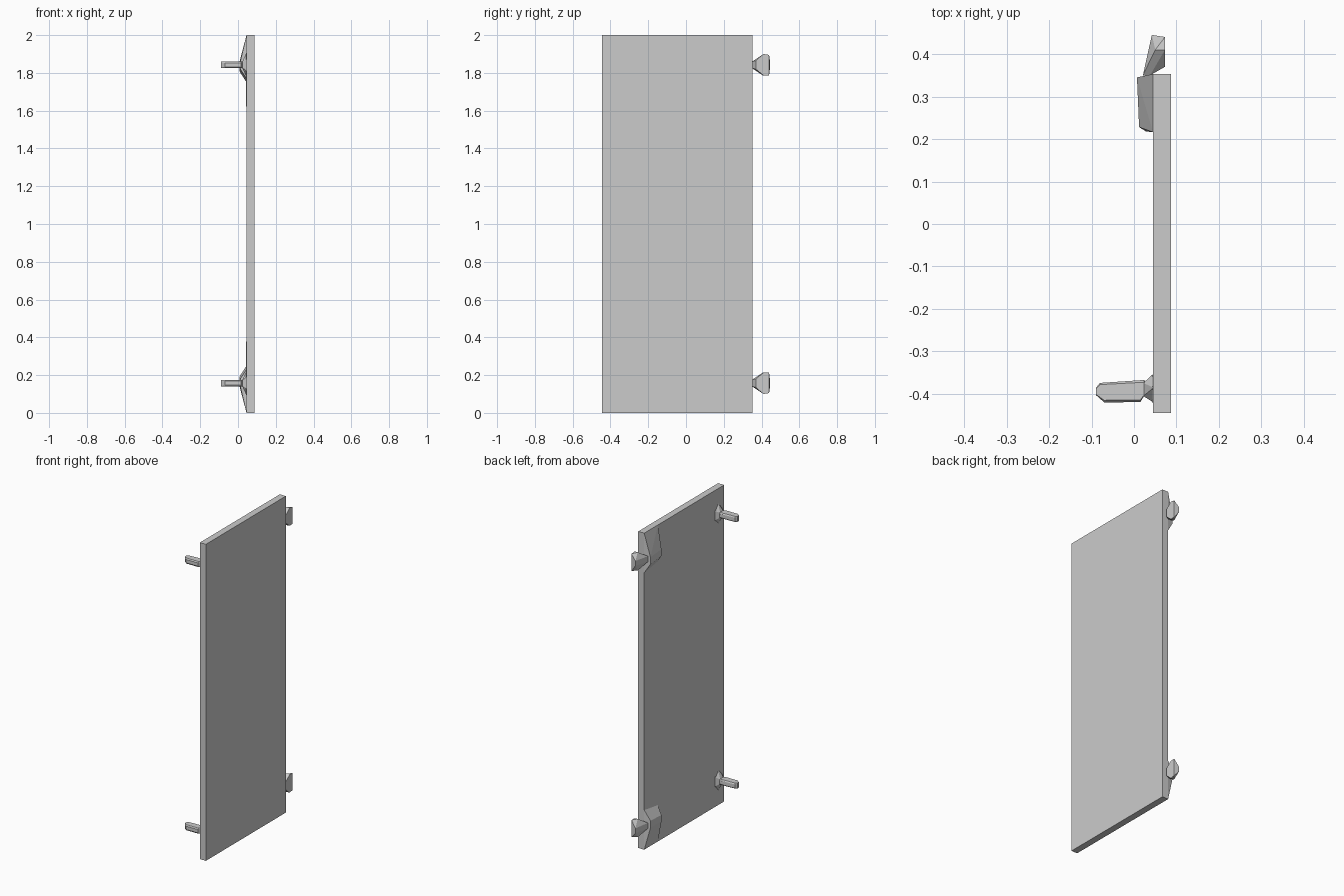
import bpy
import bmesh


def hull(name, points, flip=False):
    """Flat-faced convex solid; flip mirrors it about mid height z = 1."""
    bm = bmesh.new()
    for x, y, z in points:
        bm.verts.new((x, y, 2 - z if flip else z))
    bmesh.ops.convex_hull(bm, input=bm.verts[:])
    loose = [v for v in bm.verts if not v.link_faces]
    bmesh.ops.delete(bm, geom=loose, context='VERTS')
    bmesh.ops.recalc_face_normals(bm, faces=bm.faces[:])
    mesh = bpy.data.meshes.new(name)
    bm.to_mesh(mesh)
    bm.free()
    ob = bpy.data.objects.new(name, mesh)
    bpy.context.collection.objects.link(ob)
    return ob


def box(x0, x1, y0, y1, z0, z1):
    return [(x, y, z) for x in (x0, x1) for y in (y0, y1) for z in (z0, z1)]


# Door slab
hull("door_panel", box(0.045, 0.087, -0.445, 0.353, 0, 2))

# Wedge bracket on the back of the slab
bracket = [(0.045, 0.353, 2), (0.045, 0.216, 2),
           (0.007, 0.345, 1.855), (0.012, 0.228, 1.86), (0.028, 0.218, 1.86),
           (0.007, 0.345, 1.81), (0.012, 0.228, 1.82),
           (0.045, 0.353, 1.75), (0.045, 0.218, 1.77)]

# Flared knob beyond the slab edge
knob = [(0.021, 0.350, 1.825), (0.021, 0.350, 1.86),
        (0.038, 0.350, 1.825), (0.038, 0.350, 1.86),
        (0.042, 0.445, 1.83), (0.042, 0.445, 1.86),
        (0.050, 0.410, 1.785), (0.050, 0.410, 1.90),
        (0.073, 0.440, 1.787), (0.073, 0.440, 1.895),
        (0.073, 0.410, 1.787), (0.073, 0.410, 1.90),
        (0.073, 0.370, 1.82), (0.073, 0.370, 1.865)]

# Peg sticking out of the back
peg_outline = [(-0.089, -0.385), (-0.080, -0.374), (0.024, -0.367),
               (0.034, -0.387), (0.015, -0.419), (-0.070, -0.420),
               (-0.089, -0.403)]
peg = [(x, -0.394 + (y + 0.394) * s, z) for x, y in peg_outline
       for z, s in ((1.825, 0.8), (1.832, 1), (1.853, 1), (1.86, 0.8))]

# Peg neck flaring into the slab
neck = [(0.022, y, z) for y in (-0.405, -0.374) for z in (1.828, 1.857)]
neck += [(0.046, -0.352, 1.81), (0.046, -0.352, 1.87),
         (0.046, -0.385, 1.775), (0.046, -0.385, 1.91),
         (0.046, -0.420, 1.81), (0.046, -0.420, 1.87)]

# Shallow backing strip fading towards mid height
strip = [(x, y, z) for y in (-0.42, -0.357)
         for x, z in ((0.046, 1.98), (0.042, 1.84), (0.046, 1.32))]

for flip in (False, True):
    end = "lower" if flip else "upper"
    for name, points in (("bracket", bracket), ("knob", knob), ("peg", peg),
                         ("peg_neck", neck), ("backing_strip", strip)):
        hull(f"{end}_{name}", points, flip)
